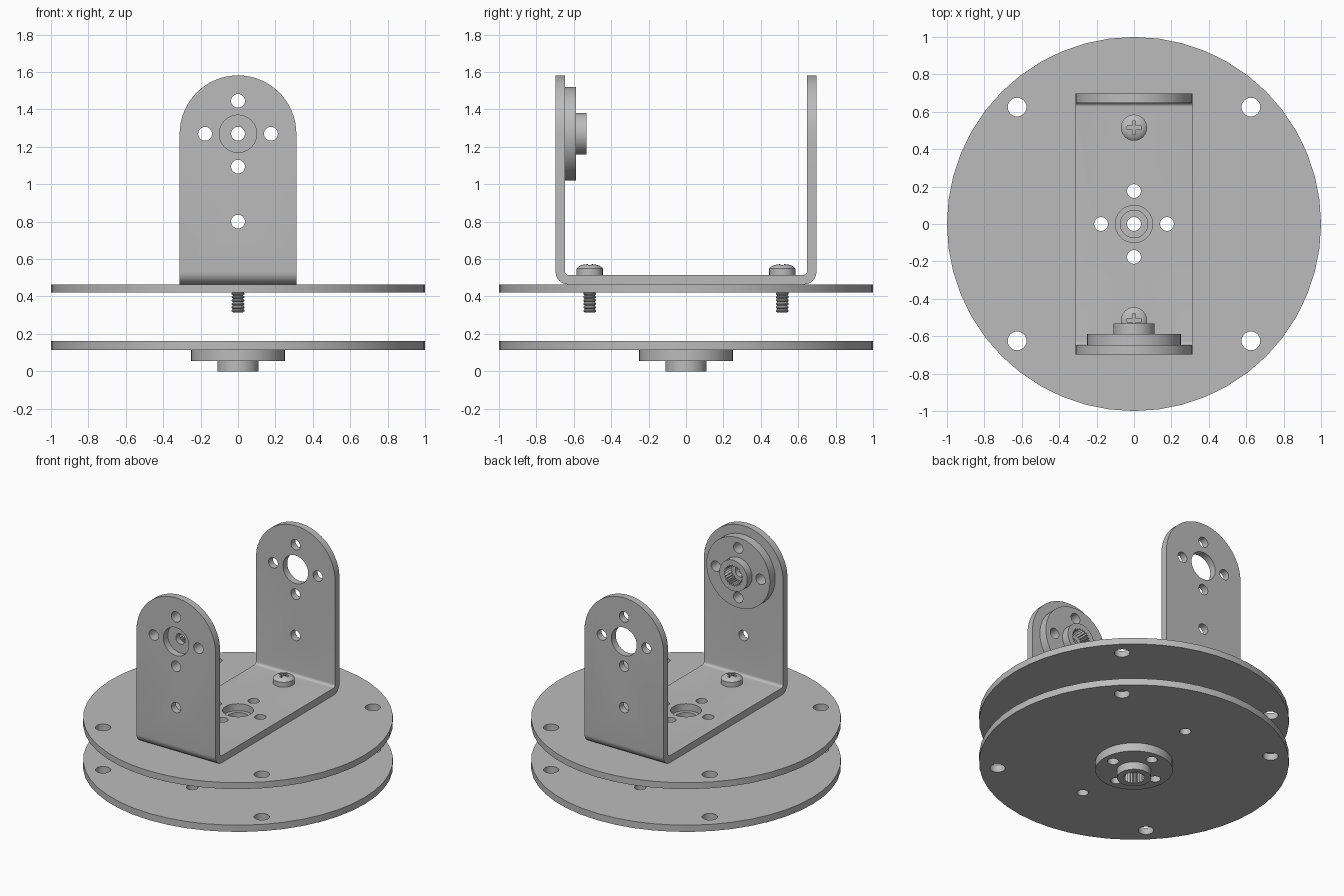
import bpy, bmesh
from math import sin, cos, pi, radians
from mathutils import Matrix, Vector

if "Cube" in bpy.data.objects:
    bpy.data.objects.remove(bpy.data.objects["Cube"])

grey = bpy.data.materials.new("plain grey")
grey.use_nodes = True
GREY = (0.5, 0.5, 0.5, 1)
grey.diffuse_color = GREY
grey.node_tree.nodes["Principled BSDF"].inputs["Base Color"].default_value = GREY

HOLE, RING = 0.037, 0.176      # small hole radius, distance of the four-hole pattern
SCREW_Y = 0.515
AXIS_Z = 1.27                  # height of the tilt axis
TO_Y = Matrix.Rotation(radians(90), 4, 'X')   # turns z-built shapes to lie along y


def make(name, bm):
    bmesh.ops.recalc_face_normals(bm, faces=bm.faces)
    mesh = bpy.data.meshes.new(name)
    bm.to_mesh(mesh)
    bm.free()
    mesh.materials.append(grey)
    ob = bpy.data.objects.new(name, mesh)
    bpy.context.scene.collection.objects.link(ob)
    return ob


def prism(bm, outline, direction):
    """Extrude a closed outline of 3D points along a direction."""
    face = bm.faces.new([bm.verts.new(p) for p in outline])
    ext = bmesh.ops.extrude_face_region(bm, geom=[face], use_keep_orig=True)
    verts = [v for v in ext["geom"] if isinstance(v, bmesh.types.BMVert)]
    bmesh.ops.translate(bm, verts=verts, vec=direction)


def circle(x, y, z, r, n):
    return [Vector((x + r * cos(2 * pi * i / n), y + r * sin(2 * pi * i / n), z))
            for i in range(n)]


def lathe(bm, profile, n):
    """Closed solid of revolution about z from (radius, z) points, bottom to top."""
    rings = [[bm.verts.new(p) for p in circle(0, 0, z, r, n)] for r, z in profile]
    for a, b in zip(rings, rings[1:]):
        for i in range(n):
            j = (i + 1) % n
            bm.faces.new((a[i], a[j], b[j], b[i]))
    bm.faces.new(rings[0][::-1])
    bm.faces.new(rings[-1])


def boolean(ob, cutter_bm, operation='DIFFERENCE'):
    cutter = make("cutter", cutter_bm)
    cutter.hide_render = True
    mod = ob.modifiers.new("cut", 'BOOLEAN')
    mod.operation, mod.solver, mod.object = operation, 'EXACT', cutter
    deps = bpy.context.evaluated_depsgraph_get()
    mesh = bpy.data.meshes.new_from_object(ob.evaluated_get(deps))
    ob.modifiers.clear()
    ob.data = mesh
    bpy.data.objects.remove(cutter)


def drill(ob, holes, z0, z1, matrix=Matrix()):
    """Cut round holes, given as (x, y, radius), between two heights."""
    bm = bmesh.new()
    for x, y, r in holes:
        prism(bm, circle(x, y, z0, r, 32), (0, 0, z1 - z0))
    bmesh.ops.transform(bm, matrix=matrix, verts=bm.verts)
    boolean(ob, bm)


four_holes = [(RING, 0, HOLE), (-RING, 0, HOLE), (0, RING, HOLE), (0, -RING, HOLE)]
screw_holes = [(0, s * SCREW_Y, HOLE) for s in (-1, 1)]

# Two round plates
corner_holes = [(sx * 0.625, sy * 0.625, 0.05) for sx in (-1, 1) for sy in (-1, 1)]
for name, z0, z1 in (("lower_plate", 0.115, 0.163), ("upper_plate", 0.42, 0.465)):
    bm = bmesh.new()
    lathe(bm, [(1, z0), (1, z1)], 48)
    plate = make(name, bm)
    drill(plate, four_holes + corner_holes + screw_holes + [(0, 0, 0.073)], 0, 1)

# U bracket: folded strip, trimmed to an arched outline
HALF, DEPTH, BASE, THICK, TOP = 0.312, 0.697, 0.465, 0.05, 1.65


def fold(inset, radius):
    """Half of the folded profile on the +y side, from the floor up."""
    y, z = DEPTH - inset - radius, BASE + inset + radius
    arc = [(y + radius * sin(a * pi / 16), z - radius * cos(a * pi / 16)) for a in range(9)]
    return arc + [(DEPTH - inset, TOP)]


outer, inner = fold(0, 0.065), fold(THICK, 0.02)
profile = ([(-y, z) for y, z in outer[::-1]] + outer
           + inner[::-1] + [(-y, z) for y, z in inner])
bm = bmesh.new()
prism(bm, [(-HALF, y, z) for y, z in profile], (2 * HALF, 0, 0))
bracket = make("u_bracket", bm)

bm = bmesh.new()
arch = [(HALF * cos(pi * i / 32), -1, AXIS_Z + HALF * sin(pi * i / 32)) for i in range(33)]
prism(bm, [(HALF, -1, 0.3)] + arch + [(-HALF, -1, 0.3)], (0, 2, 0))
boolean(bracket, bm, 'INTERSECT')
drill(bracket, four_holes + screw_holes + [(0, 0, 0.1)], 0.4, 0.6)
drill(bracket, four_holes + [(0, 0, 0.1), (0, 0.8 - AXIS_Z, HOLE)], -1, 1,
      Matrix.Translation((0, 0, AXIS_Z)) @ TO_Y)

# Servo horns: flange, hub and toothed socket
bm = bmesh.new()
lathe(bm, [(0.11, 0), (0.11, 0.055), (0.25, 0.055), (0.25, 0.115)], 48)
base_horn = make("base_horn", bm)
drill(base_horn, four_holes + [(0, 0, HOLE)], -0.1, 0.2)
bm = bmesh.new()
teeth = [((0.075 if i % 2 else 0.062) * cos(pi * i / 24),
          (0.075 if i % 2 else 0.062) * sin(pi * i / 24), -0.05) for i in range(48)]
prism(bm, teeth, (0, 0, 0.125))
boolean(base_horn, bm)

wall_horn = bpy.data.objects.new("wall_horn", base_horn.data)
bpy.context.scene.collection.objects.link(wall_horn)
wall_horn.matrix_world = Matrix.Translation((0, -0.532, AXIS_Z)) @ TO_Y

# Screws: ridged shank, domed head, cross recess
SHANK, PITCH, SEAT = 0.315, 0.0182, 0.515
shank = []
for i in range(11):
    z = SHANK + i * PITCH
    shank += [(0.027, z), (0.034, z + PITCH * 0.35), (0.034, z + PITCH * 0.65)]
head = [(0.07, SEAT), (0.07, 0.55), (0.062, 0.558), (0.05, 0.565), (0.035, 0.57), (0.015, 0.573)]
bm = bmesh.new()
lathe(bm, [p for p in shank if p[1] < SEAT] + head, 32)
front_screw = make("front_screw", bm)
a, b = 0.009, 0.037
cross = [(b, -a), (b, a), (a, a), (a, b), (-a, b), (-a, a),
         (-b, a), (-b, -a), (-a, -a), (-a, -b), (a, -b), (a, -a)]
bm = bmesh.new()
prism(bm, [(x, y, 0.535) for x, y in cross], (0, 0, 0.1))
boolean(front_screw, bm)
front_screw.location.y = -SCREW_Y
back_screw = bpy.data.objects.new("back_screw", front_screw.data)
bpy.context.scene.collection.objects.link(back_screw)
back_screw.location.y = SCREW_Y

# Smooth round surfaces, keep edges crisp
parts = [o for o in bpy.context.scene.objects if o.type == 'MESH' and grey.name in o.data.materials]
bpy.ops.object.select_all(action='DESELECT')
for ob in parts:
    ob.select_set(True)
bpy.context.view_layer.objects.active = parts[0]
bpy.ops.object.shade_smooth_by_angle(angle=radians(30))
